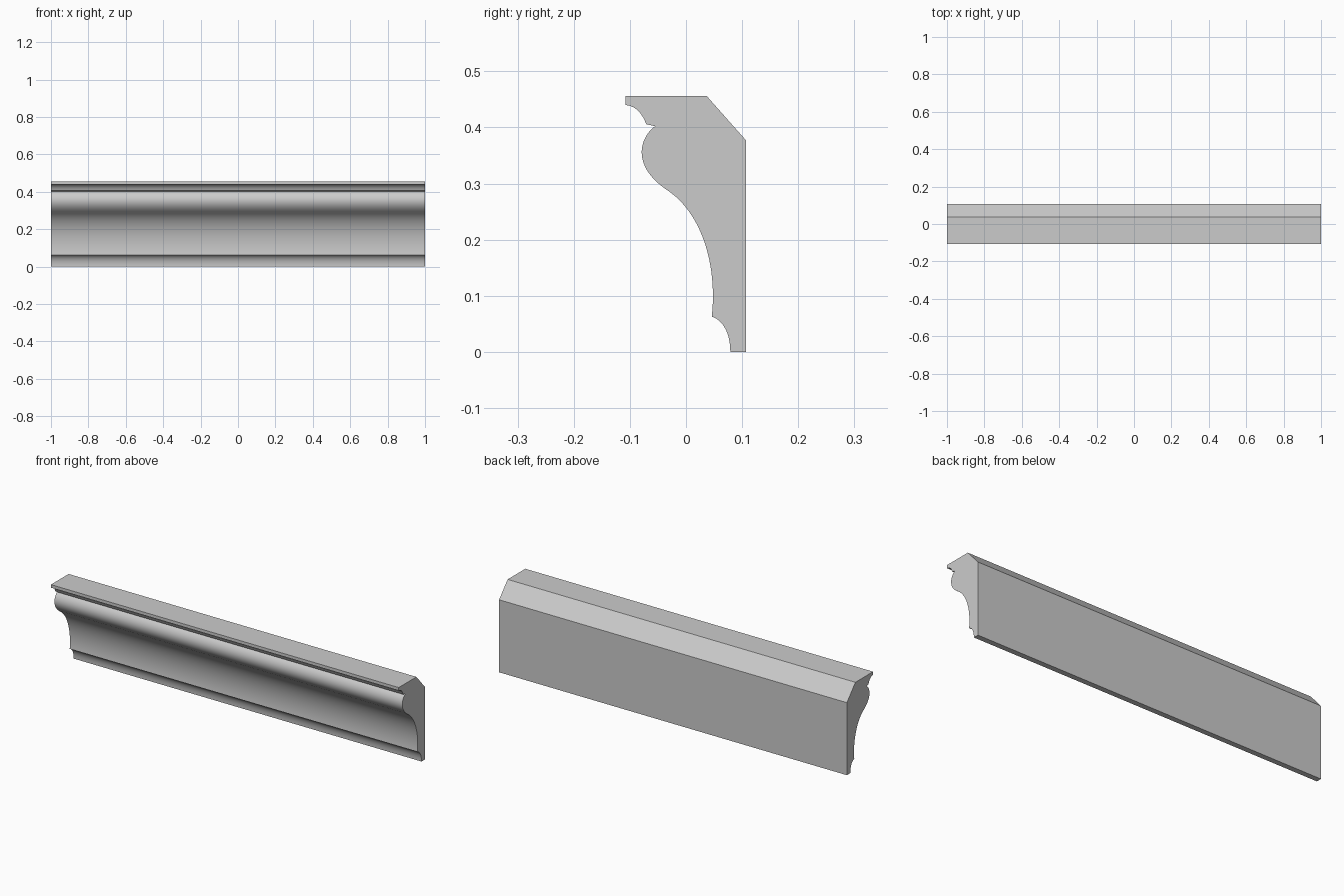
import bpy, bmesh
from mathutils import Vector
from mathutils.geometry import interpolate_bezier

if "Cube" in bpy.data.objects:
    bpy.data.objects.remove(bpy.data.objects["Cube"])


def curve(a, b, c, d, n):
    """Cubic curve sampled as (y, z) points, without its last point."""
    pts = interpolate_bezier(*[Vector((0, *p)) for p in (a, b, c, d)], n + 1)
    return [(p.y, p.z) for p in pts[:-1]]


# Cross-section, running from the foot up the decorative front
profile = [(0.107, 0.0)]
# foot cove
profile += curve((0.079, 0.0), (0.079, 0.032), (0.067, 0.056), (0.046, 0.063), 10)
# long hollow
profile += curve((0.046, 0.063), (0.056, 0.156), (0.028, 0.247), (-0.033, 0.288), 24)
# rounded belly
profile += curve((-0.033, 0.288), (-0.062, 0.307), (-0.079, 0.331), (-0.079, 0.356), 12)
profile += curve((-0.079, 0.356), (-0.079, 0.375), (-0.069, 0.394), (-0.050, 0.406), 10)
# upper cove, top and back bevel
profile += curve((-0.071, 0.406), (-0.078, 0.425), (-0.090, 0.439), (-0.108, 0.440), 10)
profile += [(-0.108, 0.440), (-0.108, 0.456), (0.037, 0.456), (0.107, 0.377)]

# Extrude the section along x
bm = bmesh.new()
face = bm.faces.new([bm.verts.new((-1, y, z)) for y, z in profile])
ext = bmesh.ops.extrude_face_region(bm, geom=[face], use_keep_orig=True)
verts = [g for g in ext["geom"] if isinstance(g, bmesh.types.BMVert)]
bmesh.ops.translate(bm, verts=verts, vec=(2, 0, 0))
bmesh.ops.recalc_face_normals(bm, faces=bm.faces)
mesh = bpy.data.meshes.new("crown_moulding")
bm.to_mesh(mesh)
bm.free()

moulding = bpy.data.objects.new("crown_moulding", mesh)
bpy.context.collection.objects.link(moulding)
bpy.context.view_layer.objects.active = moulding
moulding.select_set(True)
bpy.ops.object.shade_smooth_by_angle(angle=0.5)
